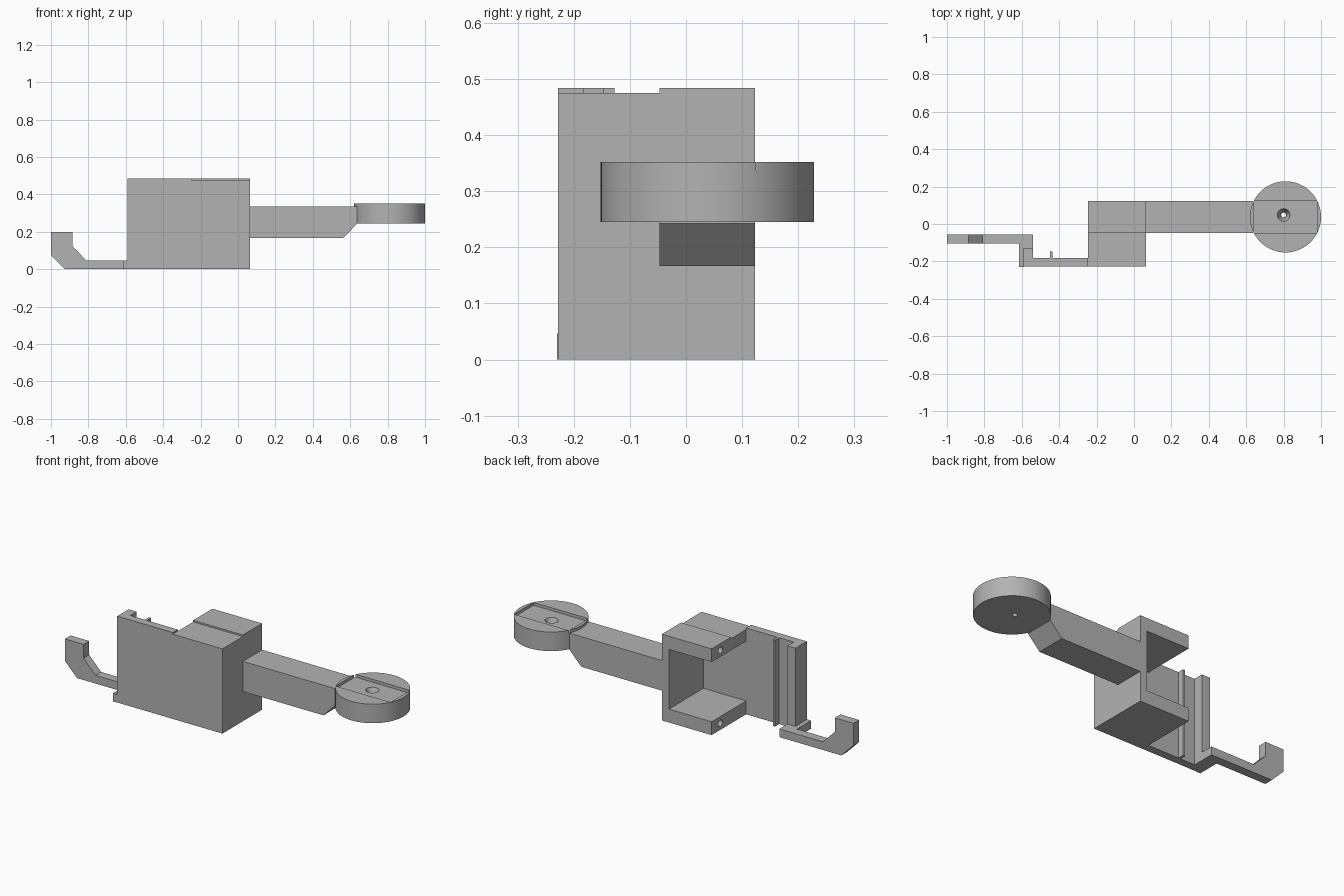
import bpy, bmesh, math
from mathutils import Matrix

old = bpy.data.objects.get("Cube")
if old:
    bpy.data.objects.remove(old, do_unlink=True)

grey = bpy.data.materials.new("plain grey")
grey.use_nodes = True
colour = (0.45, 0.45, 0.45, 1)
grey.diffuse_color = colour
grey.node_tree.nodes["Principled BSDF"].inputs["Base Color"].default_value = colour


def finish(name, bm):
    bmesh.ops.recalc_face_normals(bm, faces=bm.faces[:])
    mesh = bpy.data.meshes.new(name)
    bm.to_mesh(mesh)
    bm.free()
    mesh.materials.append(grey)
    obj = bpy.data.objects.new(name, mesh)
    bpy.context.collection.objects.link(obj)
    return obj


def prism(name, points, low, high, axis="y"):
    """Extrude a closed profile along y (profile in xz) or z (profile in xy)."""
    bm = bmesh.new()
    place = (lambda a, b: (a, low, b)) if axis == "y" else (lambda a, b: (a, b, low))
    face = bm.faces.new([bm.verts.new(place(a, b)) for a, b in points])
    new = bmesh.ops.extrude_face_region(bm, geom=[face])["geom"]
    step = (0, high - low, 0) if axis == "y" else (0, 0, high - low)
    bmesh.ops.translate(bm, vec=step, verts=[v for v in new if isinstance(v, bmesh.types.BMVert)])
    return finish(name, bm)


def box(name, x, y, z):
    corners = [(x[0], z[0]), (x[1], z[0]), (x[1], z[1]), (x[0], z[1])]
    return prism(name, corners, *y)


def cone(name, r1, r2, depth, centre, sides=32, along_x=False):
    bm = bmesh.new()
    bmesh.ops.create_cone(bm, cap_ends=True, segments=sides, radius1=r1, radius2=r2, depth=depth)
    turn = Matrix.Rotation(math.pi / 2, 4, "Y") if along_x else Matrix()
    bmesh.ops.transform(bm, matrix=Matrix.Translation(centre) @ turn, verts=bm.verts[:])
    return finish(name, bm)


def cut(obj, cutter):
    cutter.hide_render = True
    mod = obj.modifiers.new("cut", "BOOLEAN")
    mod.operation, mod.solver, mod.object = "DIFFERENCE", "EXACT", cutter
    bpy.ops.object.select_all(action="DESELECT")
    bpy.context.view_layer.objects.active = obj
    obj.select_set(True)
    bpy.ops.object.modifier_apply(modifier=mod.name)
    bpy.data.objects.remove(cutter, do_unlink=True)


def smooth(obj):
    bpy.ops.object.select_all(action="DESELECT")
    bpy.context.view_layer.objects.active = obj
    obj.select_set(True)
    bpy.ops.object.shade_smooth_by_angle(angle=math.radians(30))


# Front plate with its end lip and guide rib, one L-shaped plan
TOP = 0.484
plan = [(-0.59, -0.228), (-0.245, -0.228), (-0.245, -0.183), (-0.437, -0.183),
        (-0.437, -0.147), (-0.45, -0.147), (-0.45, -0.183), (-0.54, -0.183),
        (-0.54, -0.127), (-0.59, -0.127)]
prism("front_plate", plan, 0, TOP, axis="z")

# Housing: open to the back and to one side, stepped lower on its front top
housing = box("housing", (-0.245, 0.063), (-0.228, 0.123), (0, TOP))
cut(housing, box("cavity", (-0.3, 0.02), (-0.183, 0.2), (0.075, 0.41)))
cut(housing, box("top_step", (-0.3, 0.1), (-0.3, -0.047), (0.475, 0.6)))
for z in (0.038, 0.447):
    cut(housing, cone("pin_hole", 0.018, 0.018, 0.26, (-0.13, 0.045, z), 24, True))
smooth(housing)

# Arm with chamfered lower end
arm_profile = [(0.063, 0.167), (0.563, 0.167), (0.636, 0.242), (0.636, 0.336), (0.063, 0.336)]
prism("arm", arm_profile, -0.047, 0.123)

# Round pad with a recessed channel and countersunk centre hole
CX, CY = 0.81, 0.038
pad = cone("round_pad", 0.19, 0.19, 0.107, (CX, CY, 0.2985), 96)
cut(pad, box("channel", (0.638, 0.979), (-0.047, 0.126), (0.336, 0.4)))
cut(pad, cone("through_hole", 0.013, 0.013, 0.3, (CX - 0.01, CY + 0.01, 0.3), 24))
cut(pad, cone("countersink", 0.016, 0.036, 0.05, (CX - 0.01, CY + 0.01, 0.316), 24))
smooth(pad)

# Hook rail and the foot joining it to the plate
hook = [(-1, 0.2), (-0.885, 0.2), (-0.885, 0.122), (-0.81, 0.046), (-0.54, 0.046),
        (-0.54, 0), (-0.925, 0), (-1, 0.076)]
prism("hook", hook, -0.105, -0.055)
box("hook_foot", (-0.615, -0.588), (-0.23, -0.105), (0, 0.046))
box("hook_joint", (-0.588, -0.54), (-0.127, -0.105), (0, 0.046))
